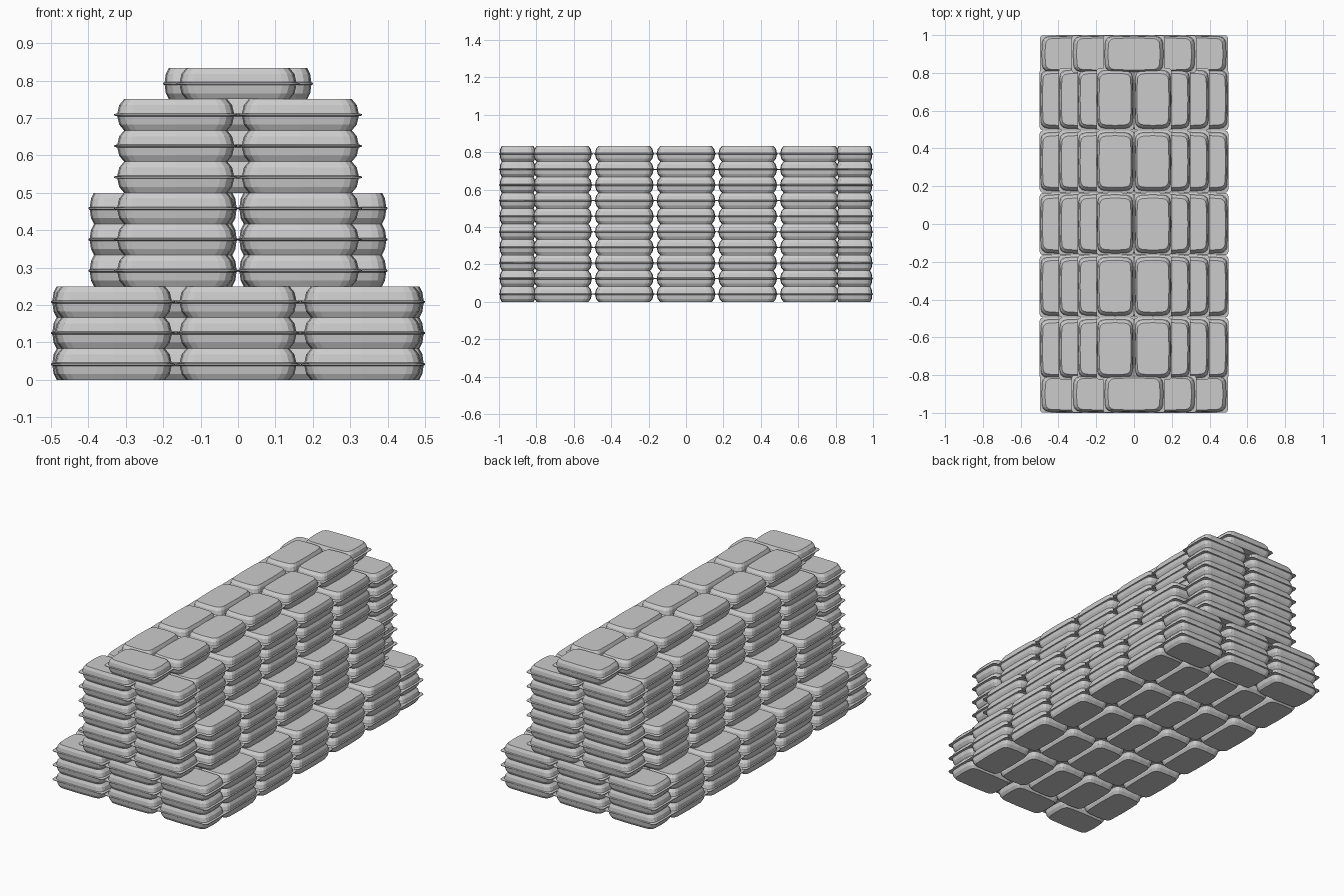
import bpy, bmesh
from math import sin, cos, pi

if "Cube" in bpy.data.objects:
    bpy.data.objects.remove(bpy.data.objects["Cube"])

LAYER = 0.25 / 3      # height of one bag
H = LAYER / 2
LONG, WIDE = 1 / 3, 0.2


def outline(a, b, r, bulge):
    """Rounded rectangle with softly bulging sides."""
    pts = []
    for q in range(4):
        sx, sy = ((1, 1), (-1, 1), (-1, -1), (1, -1))[q]
        for k in range(4):
            t = (q + k / 3) * pi / 2
            pts.append((sx * (a - bulge - r) + r * cos(t), sy * (b - bulge - r) + r * sin(t)))
        # middle of the side that follows this corner
        pts.append(((0, b), (-a, 0), (0, -b), (a, 0))[q])
    return pts


def bag_mesh():
    """Pillow of stacked rings with a thin seam lip at mid height."""
    half = [  # z, half length, half width, corner radius, bulge
        (1.0, .138, .085, .030, .003),
        (0.62, .151, .093, .034, .003),
        (0.10, .156, .096, .034, .003),
        (0.04, .165, .100, .016, .001),
    ]
    levels = half + [(-z, *rest) for z, *rest in reversed(half)]
    bm = bmesh.new()
    rings = [[bm.verts.new((x, y, z * H)) for x, y in outline(*rest)] for z, *rest in levels]
    n = len(rings[0])
    bm.faces.new(rings[0])
    bm.faces.new(list(reversed(rings[-1])))
    for up, lo in zip(rings, rings[1:]):
        for i in range(n):
            j = (i + 1) % n
            bm.faces.new((up[i], lo[i], lo[j], up[j]))
    bmesh.ops.recalc_face_normals(bm, faces=bm.faces)
    me = bpy.data.meshes.new("sandbag")
    bm.to_mesh(me)
    bm.free()
    return me


bag = bag_mesh()


def place(name, x, y, layer, turn=0):
    ob = bpy.data.objects.new(name, bag)
    ob.location = (x, y, layer * LAYER + H)
    ob.rotation_euler.z = turn
    bpy.context.collection.objects.link(ob)


def centred(count, pitch):
    return [(i - (count - 1) / 2) * pitch for i in range(count)]


# Stepped wall: bags across the core, bags across each end, per layer
core = [5] * 3 + [4] * 3 + [3] * 3 + [2]
ends = [3] * 3 + [2] * 6 + [1]

for layer in range(10):
    # core bags lie along the wall
    for x in centred(core[layer], WIDE):
        for y in centred(5, 0.33):
            place("core_sandbag", x, y, layer, pi / 2)
    # end bags lie across the wall
    for x in centred(ends[layer], LONG):
        for y in (-0.9, 0.9):
            place("end_sandbag", x, y, layer)
